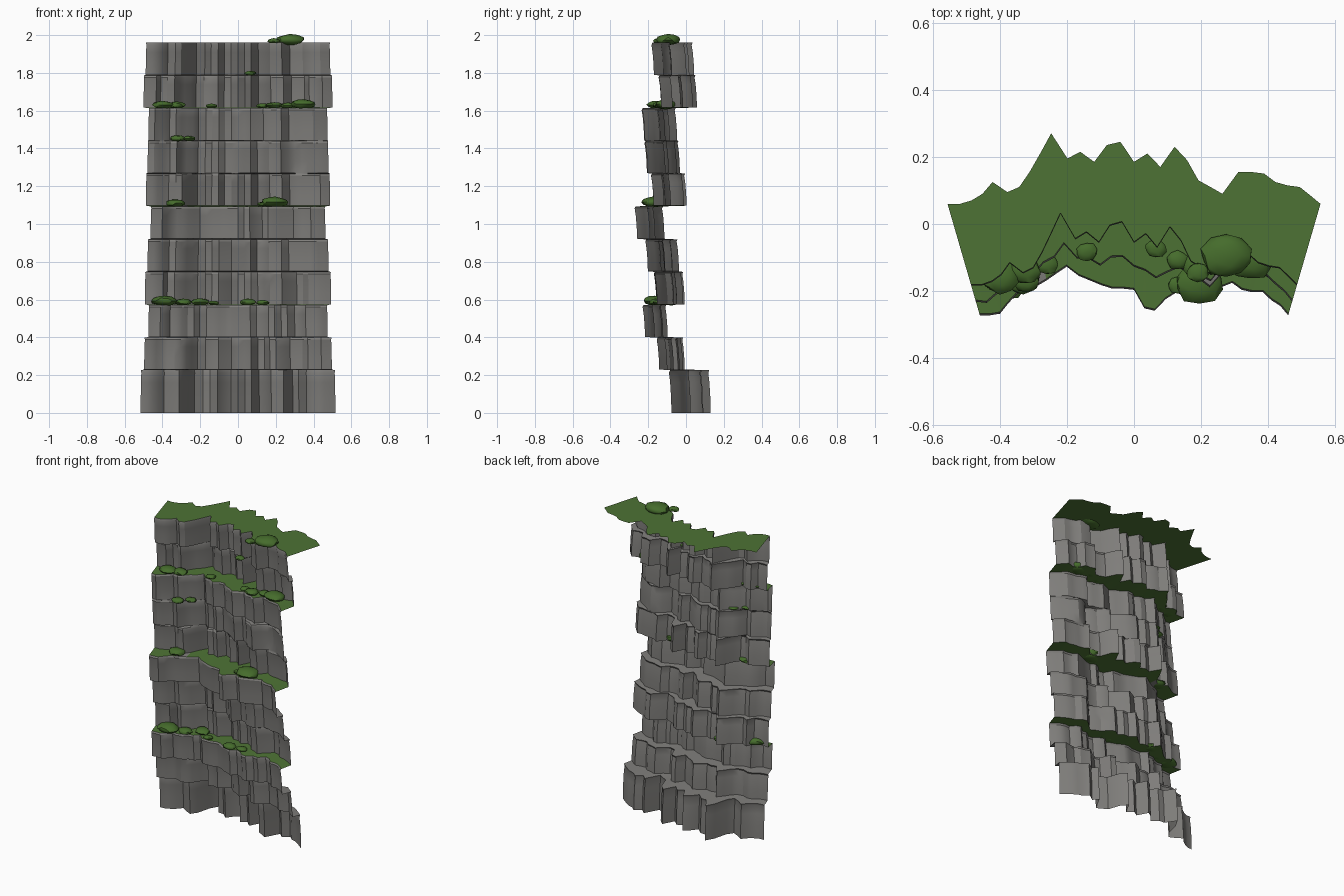
import bpy, bmesh, random
from mathutils import Vector

if "Cube" in bpy.data.objects:
    bpy.data.objects.remove(bpy.data.objects["Cube"])

random.seed(5)

def material(name, rgb):
    m = bpy.data.materials.new(name)
    m.diffuse_color = (*rgb, 1)
    m.use_nodes = True
    m.node_tree.nodes["Principled BSDF"].inputs["Base Color"].default_value = m.diffuse_color
    return m

ROCK = material("rock", (0.21, 0.205, 0.195))
GRASS = material("grass", (0.075, 0.17, 0.035))
BUSH = material("bush", (0.06, 0.15, 0.025))

# plan outlines over 31 evenly spaced columns, 0 = forward, 21 = deepest
PLAN = [0, 0, 1, 3, 6.5, 3.5, 5, 9.5, 15, 21, 13.5, 15.5, 12.5, 17.5, 18.5, 12.5,
        15, 11, 17, 13, 7, 5, 3, 9.5, 9.5, 9, 6.5, 5.5, 5, 2.5, 0]
# the big middle ledge pushes forward at the centre instead
BULGE = [0, 0, 0.7, 5, 9, 11, 12.5, 15, 18, 21, 17, 15, 13, 11.5, 11.5, 11,
         3, 2, 7, 10, 7, 8, 10, 12, 14, 11, 10, 10, 6.5, 4, 0]
N = len(PLAN)
# rock courses: bottom z, front-most y, depth range, share of the bulging outline
COURSES = [(0.0, -0.085, 0.208, 0), (0.23, -0.15, 0.135, 0.2), (0.402, -0.225, 0.12, 0.5),
           (0.575, -0.165, 0.15, 0.2), (0.75, -0.21, 0.165, 0.4), (0.922, -0.267, 0.145, 1),
           (1.097, -0.18, 0.175, 0.1), (1.27, -0.215, 0.175, 0.3), (1.443, -0.23, 0.175, 0.5),
           (1.617, -0.14, 0.19, 0.1), (1.79, -0.178, 0.213, 0)]
TOP = 1.96
ROWS = [(0.0, 0.008), (0.35, 0.006), (0.7, 0.001), (0.92, -0.005), (1.0, 0.0)]

def point(i, y, z):
    """Columns fan out: the plan gets wider towards the back."""
    t = -1 + 2 * i / (N - 1)
    return Vector((t * (0.538 + 0.29 * y), y, z))

def course_profile(k):
    _, y0, depth, b = COURSES[k]
    w = 0.0 if k in (5, 10) else 0.12
    out, block = [], 0
    for i in range(N):
        if i % 2 == 0 or random.random() < 0.3:      # blocks of one or two columns
            block = random.uniform(-1, 1)
        edge = min(1, min(i, N - 1 - i) / 4)
        out.append(((1 - b) * PLAN[i] + b * BULGE[i]) / 21 + w * edge * block)
    lo, hi = min(out), max(out)
    return [y0 + depth * (v - lo) / (hi - lo) for v in out]

profiles = [course_profile(k) for k in range(len(COURSES))]

def finish(name, bm, mats, angle=30):
    me = bpy.data.meshes.new(name)
    bm.to_mesh(me)
    bm.free()
    ob = bpy.data.objects.new(name, me)
    bpy.context.collection.objects.link(ob)
    for m in mats:
        me.materials.append(m)
    bpy.ops.object.select_all(action='DESELECT')
    ob.select_set(True)
    bpy.context.view_layer.objects.active = ob
    bpy.ops.object.shade_smooth_by_angle(angle=angle * 3.14159 / 180)
    return ob

# cliff face: one open sheet of stacked courses joined by ledges
bm = bmesh.new()
rows = []
for k, prof in enumerate(profiles):
    z0 = COURSES[k][0]
    z1 = COURSES[k + 1][0] if k + 1 < len(COURSES) else TOP
    for f, dy in ROWS:
        z = z0 + (z1 - z0) * f
        if f == 1 and z1 < TOP:
            z -= 0.004                               # ledges tilt slightly forward
        rows.append([bm.verts.new(point(i, prof[i] + dy, z)) for i in range(N)])
for r in range(len(rows) - 1):
    ledge = (r + 1) % len(ROWS) == 0
    k = r // len(ROWS)
    for i in range(N - 1):
        f = bm.faces.new((rows[r][i], rows[r][i + 1], rows[r + 1][i + 1], rows[r + 1][i]))
        if ledge:
            depth = sum(profiles[k + 1][j] - profiles[k][j] for j in (i, i + 1)) / 2
            f.material_index = int(depth > 0.045)
finish("cliff_face", bm, [ROCK, GRASS])

# grass cap: flat strip from the top edge backwards
bm = bmesh.new()
front = [bm.verts.new(point(i, profiles[-1][i] - 0.002, TOP)) for i in range(N)]
back = [bm.verts.new(point(i, 0.06 + p / 100, TOP)) for i, p in enumerate(PLAN)]
for i in range(N - 1):
    bm.faces.new((front[i], front[i + 1], back[i + 1], back[i]))
finish("grass_cap", bm, [GRASS])

def bush(name, x, y, z, r):
    bm = bmesh.new()
    bmesh.ops.create_icosphere(bm, subdivisions=2, radius=1)
    for v in bm.verts:
        v.co *= random.uniform(0.9, 1.1)
        v.co = Vector((x + v.co.x * r, y + v.co.y * r * 0.85, z + v.co.z * r * 0.38))
    finish(name, bm, [BUSH], 40)

# bushes on the ledges: course below the ledge -> (x, radius)
BUSHES = {2: [(-.39, .07), (-.29, .045), (-.2, .05), (-.13, .03), (.05, .045), (.13, .035)],
          5: [(-.33, .052), (.195, .072), (.13, .03)],
          7: [(-.32, .04), (-.26, .036)],
          8: [(-.40, .055), (-.325, .047), (-.14, .032), (.13, .033), (.19, .045),
              (.265, .04), (.345, .068)],
          9: [(.065, .032)]}
for k, items in BUSHES.items():
    for n, (x, r) in enumerate(items):
        i = round((x / 0.485 + 1) / 2 * (N - 1))
        y = min(profiles[k][i] + 0.5 * r, profiles[k + 1][i] - 0.2 * r)
        bush(f"bush_{k}_{n}", x, y, COURSES[k + 1][0] + r * 0.26, r)
bush("bush_top_large", 0.275, -0.095, 1.975, 0.077)
bush("bush_top_small", 0.19, -0.145, 1.97, 0.035)
